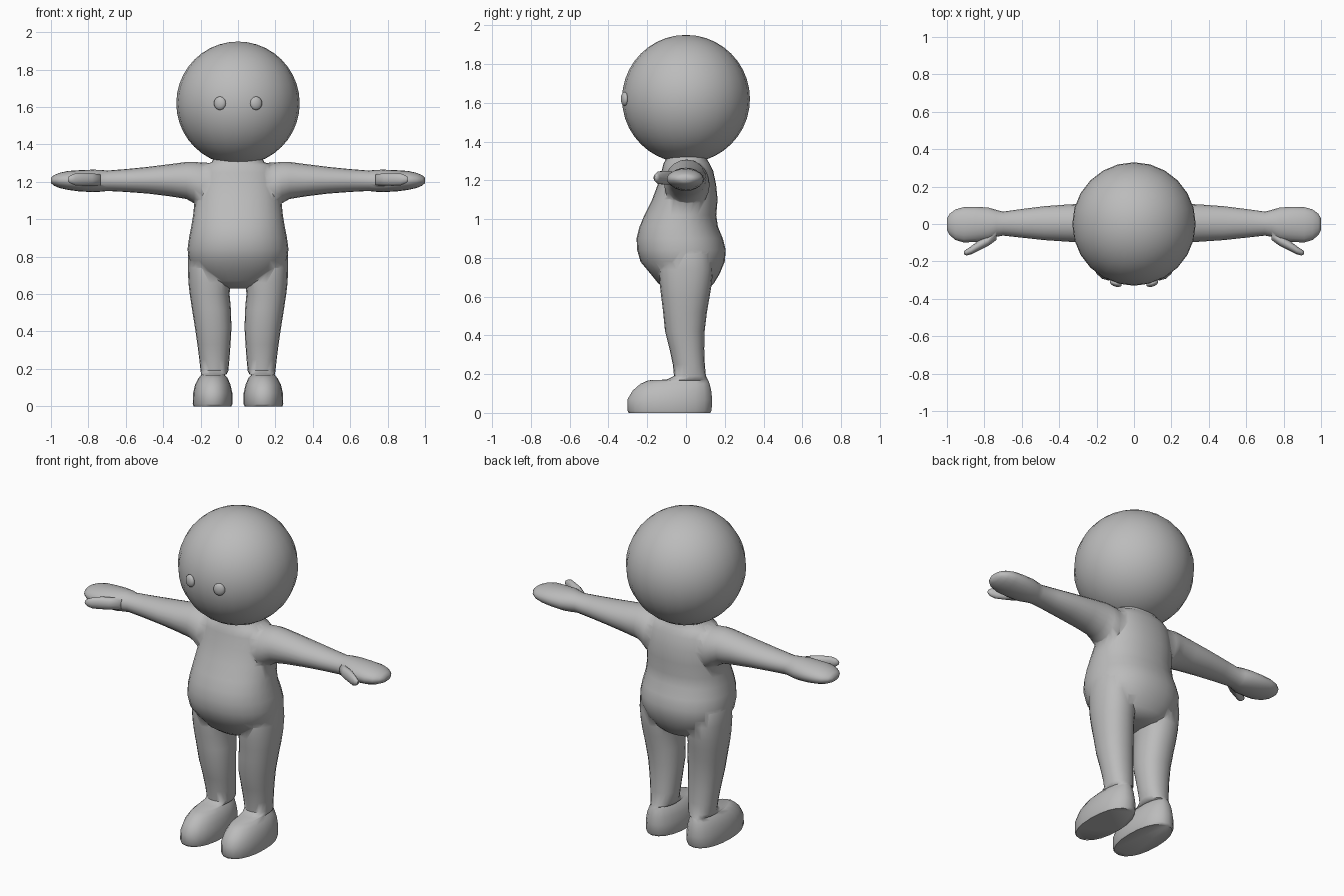
import bpy, bmesh, math
from mathutils import Vector

SKIN = bpy.data.materials.new("plain_grey")
SKIN.diffuse_color = (0.5, 0.5, 0.5, 1)


def finish(obj, angle=60):
    """Give the part its colour and smooth shading."""
    obj.data.materials.clear()
    obj.data.materials.append(SKIN)
    bpy.ops.object.select_all(action='DESELECT')
    obj.select_set(True)
    bpy.context.view_layer.objects.active = obj
    bpy.ops.object.shade_smooth_by_angle(angle=math.radians(angle))


def loft(name, rings, axis, sides=20, power=2.0, flip=1):
    """Skin closed rings (pos, a_min, a_max, b_min, b_max) along axis 'x' or 'z'."""
    bm = bmesh.new()
    loops = []
    for pos, a0, a1, b0, b1 in rings:
        loop = []
        for i in range(sides):
            t = 2 * math.pi * i / sides
            c, s = math.cos(t), math.sin(t)
            a = (a0 + a1) / 2 + (a1 - a0) / 2 * math.copysign(abs(c) ** (2 / power), c)
            b = (b0 + b1) / 2 + (b1 - b0) / 2 * math.copysign(abs(s) ** (2 / power), s)
            p = (pos, a, b) if axis == 'x' else (a, b, pos)
            loop.append(bm.verts.new((p[0] * flip, p[1], p[2])))
        loops.append(loop)
    for lo, hi in zip(loops, loops[1:]):
        for i in range(sides):
            j = (i + 1) % sides
            bm.faces.new((lo[i], lo[j], hi[j], hi[i]))
    bm.faces.new(loops[0][::-1])
    bm.faces.new(loops[-1])
    bmesh.ops.recalc_face_normals(bm, faces=bm.faces)
    me = bpy.data.meshes.new(name)
    bm.to_mesh(me)
    bm.free()
    obj = bpy.data.objects.new(name, me)
    bpy.context.collection.objects.link(obj)
    return obj


def ball(name, loc, scale, segments, rings):
    bpy.ops.mesh.primitive_uv_sphere_add(segments=segments, ring_count=rings, location=loc)
    obj = bpy.context.object
    obj.name = name
    obj.scale = scale
    return obj


# Torso: z, half width, front y, back y
TORSO = [(0.63, .06, -.06, .07), (0.645, .13, -.11, .12), (0.67, .18, -.145, .145),
         (0.72, .235, -.185, .175), (0.78, .262, -.235, .20), (0.84, .27, -.252, .205),
         (0.90, .262, -.255, .19), (0.96, .25, -.24, .165), (1.02, .24, -.215, .156),
         (1.10, .232, -.175, .163), (1.18, .225, -.145, .155), (1.25, .215, -.125, .14),
         (1.29, .19, -.115, .12), (1.305, .14, -.105, .11), (1.34, .125, -.10, .105)]
body = loft("body", [(z, -w, w, f, b) for z, w, f, b in TORSO], 'z', 28, 2.2)

# Leg with foot: z, inner x, outer x, front y, back y
LEG = [(0, .035, .238, -.295, .125), (.012, .03, .242, -.302, .132), (.07, .03, .24, -.302, .135),
       (.115, .04, .23, -.275, .13), (.15, .055, .212, -.235, .122), (.168, .072, .195, -.195, .115),
       (.172, .06, .198, -.10, .112), (.19, .052, .2, -.062, .103), (.25, .046, .207, -.068, .097),
       (.33, .04, .217, -.085, .094), (.42, .035, .23, -.108, .096), (.52, .038, .246, -.118, .108),
       (.60, .045, .258, -.128, .122), (.66, .04, .265, -.135, .132), (.74, .05, .268, -.14, .14),
       (.82, .06, .266, -.13, .13), (.9, .09, .24, -.10, .10)]

# Arm with hand: x, front y, back y, bottom z, top z
ARM = [(.10, -.10, .11, 1.06, 1.30), (.20, -.112, .122, 1.05, 1.303), (.235, -.108, .116, 1.085, 1.307),
       (.275, -.10, .108, 1.108, 1.306), (.36, -.094, .104, 1.122, 1.295), (.48, -.086, .095, 1.137, 1.28),
       (.60, -.073, .08, 1.146, 1.268), (.70, -.062, .066, 1.151, 1.26), (.735, -.068, .075, 1.147, 1.264),
       (.78, -.09, .088, 1.145, 1.265), (.85, -.096, .092, 1.149, 1.262), (.91, -.099, .09, 1.157, 1.258),
       (.955, -.085, .078, 1.167, 1.248), (.985, -.06, .055, 1.18, 1.235), (1.0, -.032, .03, 1.193, 1.222)]

# Thumb
THUMB = [(.735, -.085, -.03, 1.18, 1.24), (.78, -.118, -.06, 1.178, 1.248), (.83, -.142, -.088, 1.177, 1.25),
         (.87, -.162, -.118, 1.18, 1.246), (.895, -.168, -.135, 1.19, 1.236), (.91, -.162, -.145, 1.202, 1.224)]

# Merge all limbs into one body
for s in (1, -1):
    for part in (loft("leg", LEG, 'z', 20, 2.2, s), loft("arm", ARM, 'x', 20, 2.0, s),
                 loft("thumb", THUMB, 'x', 10, 2.0, s)):
        mod = body.modifiers.new("join", 'BOOLEAN')
        mod.operation = 'UNION'
        mod.solver = 'EXACT'
        mod.object = part
        bpy.context.view_layer.objects.active = body
        bpy.ops.object.modifier_apply(modifier=mod.name)
        bpy.data.objects.remove(part)
finish(body)

# Head and eyes
finish(ball("head", (0, 0, 1.62), (.33, .33, .33), 24, 20))
for s, side in ((1, "left"), (-1, "right")):
    eye = ball(side + "_eye", (s * .097, -.317, 1.62), (.033, .018, .036), 16, 10)
    eye.rotation_euler.z = s * .3
    finish(eye)
